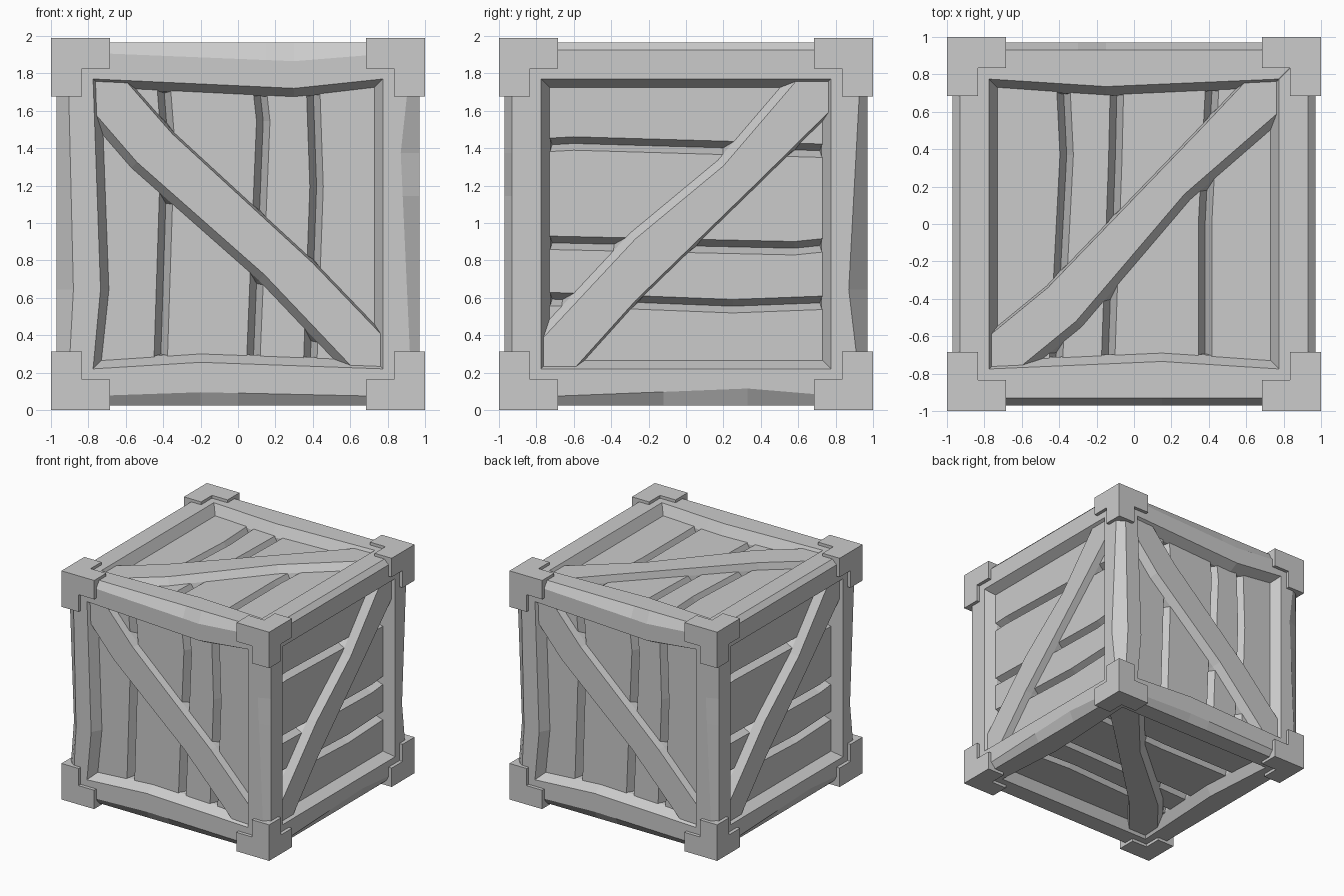
import bpy
import bmesh
from math import pi
from mathutils import Vector

if "Cube" in bpy.data.objects:
    bpy.data.objects.remove(bpy.data.objects["Cube"], do_unlink=True)

OUT, INNER = 0.97, 0.775           # frame surface and opening half-widths
WALL, PANEL, GROOVE, BRACE = 0.05, 0.885, 0.81, 0.945
X, Y, Z = Vector((1, 0, 0)), Vector((0, 1, 0)), Vector((0, 0, 1))


def add_object(name, bm):
    bmesh.ops.remove_doubles(bm, verts=bm.verts, dist=0.0001)
    bmesh.ops.recalc_face_normals(bm, faces=bm.faces)
    mesh = bpy.data.meshes.new(name)
    bm.to_mesh(mesh)
    bm.free()
    obj = bpy.data.objects.new(name, mesh)
    obj.location.z = 0.995
    bpy.context.collection.objects.link(obj)
    return obj


def loft(name, rings):
    """Closed solid through rings of equal point count."""
    bm = bmesh.new()
    rows = [[bm.verts.new(p) for p in ring] for ring in rings]
    count = len(rows[0])
    for a, b in zip(rows, rows[1:]):
        for i in range(count):
            j = (i + 1) % count
            bm.faces.new((a[i], a[j], b[j], b[i]))
    bm.faces.new(rows[0])
    bm.faces.new(rows[-1])
    return add_object(name, bm)


def half_turn_copy(obj, name):
    copy = obj.copy()
    copy.name = name
    copy.rotation_euler.z = pi
    bpy.context.collection.objects.link(copy)


def hat(s, peak, reach):
    """1 at the peak, falling to 0 at either end of the reach."""
    return max(0, min((s + reach) / (peak + reach), (reach - s) / (reach - peak)))


# Frame beams: each side is (kink position, inner kink, chamfer, extra chamfer)
def beam(name, axis, su, sv, side_u, side_v):
    rings = []
    stations = sorted({-1, side_u[0], side_v[0], 1})
    for s in stations:
        (iu, cu), (iv, cv) = [
            (INNER - d * hat(s, t, INNER), c + extra * hat(s, t, 0.92))
            for t, d, c, extra in (side_u, side_v)]
        section = [(OUT, OUT - cu), (OUT - cv, OUT), (iv, OUT),
                   (iv - WALL, PANEL - 0.01), (0.7, 0.7),
                   (PANEL - 0.01, iu - WALL), (OUT, iu)]
        ring = []
        for u, v in section:
            p = Vector()
            # mitred ends meet the neighbouring beams
            p[axis] = s * min(u, v) if abs(s) == 1 else s
            p[(axis + 1) % 3] = su * u
            p[(axis + 2) % 3] = sv * v
            ring.append(p)
        rings.append(ring)
    return loft(name, rings)


straight = (0, 0, 0.04, 0)
beams = [
    ("top_front_beam", "top_back_beam", 0, -1, 1,
     (0.3, 0.05, 0.05, 0.05), (0.15, 0.04, 0.04, 0)),
    ("bottom_front_beam", "bottom_back_beam", 0, -1, -1,
     (-0.2, 0.035, 0.045, 0.025), straight),
    ("top_left_beam", "top_right_beam", 1, 1, 1, straight, straight),
    ("bottom_left_beam", "bottom_right_beam", 1, -1, 1,
     (-0.12, 0.045, 0.04, 0), (0.33, 0, 0.04, 0.05)),
    ("front_left_post", "back_right_post", 2, 1, -1,
     (0.15, 0, 0.04, 0), (0.38, 0, 0.04, 0.06)),
    ("front_right_post", "back_left_post", 2, -1, -1,
     (-0.35, 0, 0.03, 0.07), (-0.35, 0.04, 0.06, 0.03)),
]
for name, twin, *shape in beams:
    half_turn_copy(beam(name, *shape), twin)


# Stepped corner brackets: one corner cell plus a cell along each edge
def bracket(name, signs):
    cells = {(0, 0, 0), (1, 0, 0), (0, 1, 0), (0, 0, 1)}
    cuts = (1.0, 0.835, 0.685)
    scale = (1, 1, 0.995)
    bm = bmesh.new()
    for cell in cells:
        for axis in range(3):
            for step in (0, 1):
                near = list(cell)
                near[axis] += 2 * step - 1
                if tuple(near) in cells:
                    continue
                quad = []
                for a, b in ((0, 0), (1, 0), (1, 1), (0, 1)):
                    k = list(cell)
                    k[axis] += step
                    k[(axis + 1) % 3] += a
                    k[(axis + 2) % 3] += b
                    quad.append(bm.verts.new(
                        [signs[i] * scale[i] * cuts[k[i]] for i in range(3)]))
                bm.faces.new(quad)
    add_object(name, bm)


for sx, side in ((1, "left"), (-1, "right")):
    for sy, end in ((-1, "front"), (1, "back")):
        for sz, level in ((1, "top"), (-1, "bottom")):
            bracket(f"{level}_{end}_{side}_bracket", (sx, sy, sz))


# Planks: neighbours share a groove line, worn back at the surface
def planks(face, p, q, n, gaps):
    lines = [[(-INNER, s) for s in (-INNER, 0, INNER)], *gaps,
             [(INNER, s) for s in (-INNER, 0, INNER)]]
    for i, (low, high) in enumerate(zip(lines, lines[1:])):
        rings = []
        for inset, height in ((0, GROOVE), (0.036, PANEL)):
            outline = [(a + inset, s) for a, s in low]
            outline += [(a - inset, s) for a, s in reversed(high)]
            rings.append([p * a + q * s + n * height for a, s in outline])
        loft(f"{face}_plank_{i + 1}", rings)


# Diagonal brace: pointed into both corners, with a wide and a narrow bevel
def brace(face, p, q, n, flip, bends):
    end = 0.765
    upper = [(-end, end), (-0.6, end), *bends[:2], (end, -0.59)]
    lower = [(end, -end), (0.61, -end), *bends[2:], (-end, 0.59)]
    rings = []
    for wide, narrow, height in ((0.045, 0.012, GROOVE),
                                 (0.03, 0.008, PANEL), (0, 0, BRACE)):
        outline = [(a + narrow, b + narrow) for a, b in upper]
        outline += [(a - wide, b - wide) for a, b in lower]
        rings.append([p * (flip * a) + q * b + n * height for a, b in outline])
    loft(f"{face}_brace", rings)


def gap(start, kink, at, end):
    return [(start, -INNER), (kink, at), (end, INNER)]


upright_gaps = [gap(-0.415, -0.375, 0.45, -0.4), gap(0.08, 0.135, 0.55, 0.11),
                gap(0.385, 0.42, 0.2, 0.4)]
level_gaps = [gap(-0.4, -0.44, 0.25, -0.42), gap(-0.1, -0.13, 0.58, -0.11),
              gap(0.42, 0.43, -0.6, 0.39)]
lid_gaps = [gap(-0.42, -0.36, 0.37, -0.38), gap(-0.14, -0.1, 0.35, -0.09),
            gap(0.38, 0.38, 0, 0.42)]
upright_bends = [(-0.35, 0.48), (0.4, -0.21), (0.14, -0.27), (-0.54, 0.33)]
level_bends = [(-0.24, 0.4), (0.41, -0.27), (0.08, -0.27), (-0.31, 0.2)]
lid_bends = [(-0.35, 0.5), (0.46, -0.34), (0.31, -0.52), (-0.27, 0.16)]

# Each panel: across the planks, along the planks, outward, brace direction
panels = [
    ("front", X, Z, -Y, upright_gaps, 1, upright_bends),
    ("back", -X, Z, Y, upright_gaps, 1, upright_bends),
    ("left", Z, Y, X, level_gaps, -1, level_bends),
    ("right", Z, -Y, -X, level_gaps, -1, level_bends),
    ("top", X, Y, Z, lid_gaps, -1, lid_bends),
    ("bottom", Y, X, -Z, lid_gaps, -1, lid_bends),
]
for face, p, q, n, gaps, flip, bends in panels:
    planks(face, p, q, n, gaps)
    brace(face, p, q, n, flip, bends)
